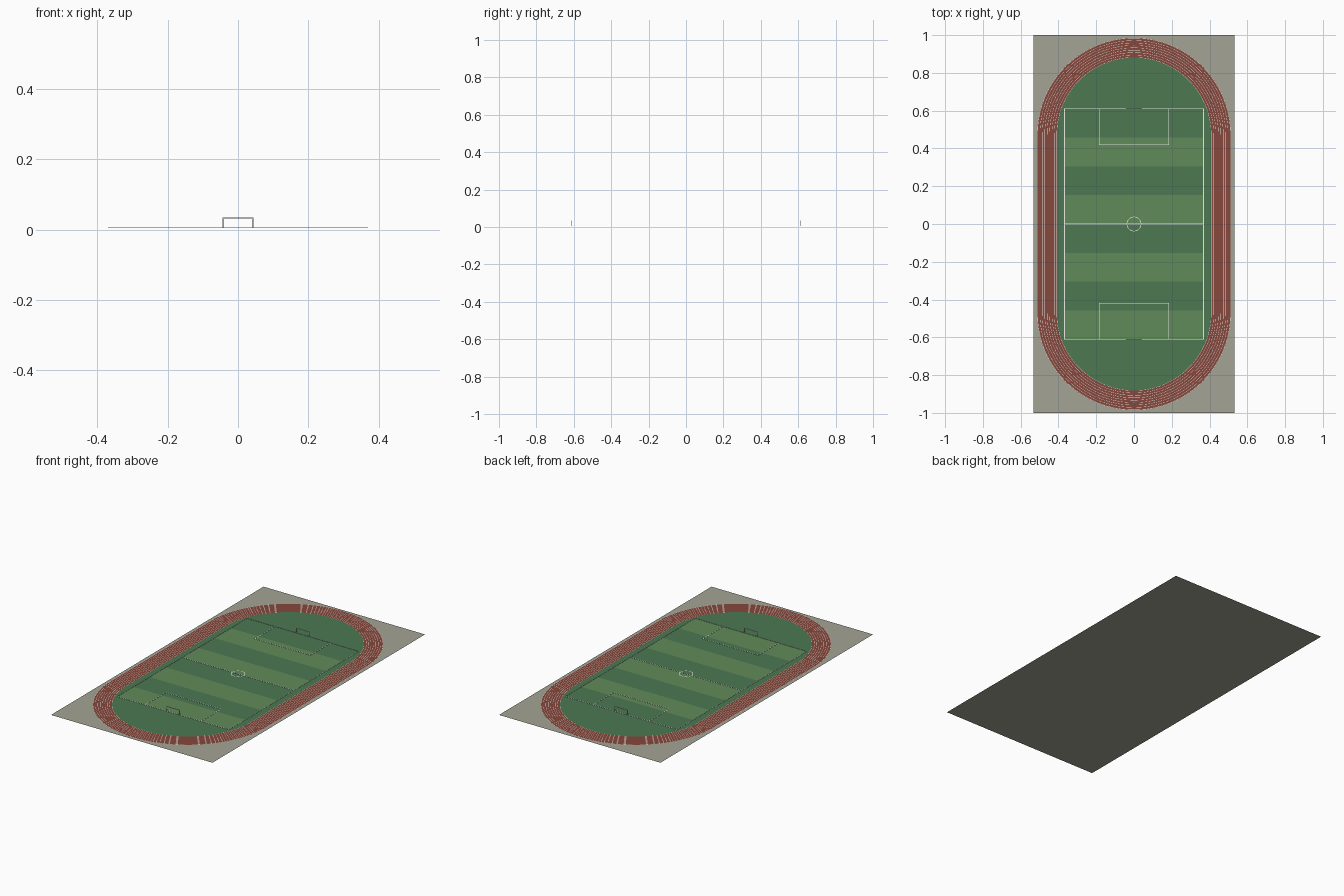
import bpy, bmesh, math

if "Cube" in bpy.data.objects:
    bpy.data.objects.remove(bpy.data.objects["Cube"])

def material(name, rgb):
    m = bpy.data.materials.new(name)
    m.diffuse_color = (*rgb, 1)
    m.use_nodes = True
    m.node_tree.nodes["Principled BSDF"].inputs["Base Color"].default_value = m.diffuse_color
    return m

GROUND = material("ground_grey", (0.37, 0.37, 0.30))
RED = material("track_red", (0.24, 0.065, 0.045))
GRASS = material("grass_dark", (0.075, 0.19, 0.085))
LIGHT = material("grass_light", (0.12, 0.26, 0.10))
WHITE = material("line_white", (0.85, 0.85, 0.82))

def finish(name, bm, mat):
    me = bpy.data.meshes.new(name)
    bm.normal_update()
    bm.to_mesh(me)
    bm.free()
    ob = bpy.data.objects.new(name, me)
    bpy.context.collection.objects.link(ob)
    me.materials.append(mat)
    return ob

def sheet(bm, x0, x1, y0, y1, z):
    bm.faces.new([bm.verts.new(p) for p in
                  ((x0, y0, z), (x1, y0, z), (x1, y1, z), (x0, y1, z))])

def box(bm, c, s):
    vs = bmesh.ops.create_cube(bm, size=1)["verts"]
    for v in vs:
        v.co = [c[i] + v.co[i] * s[i] for i in range(3)]

def stadium(r, half, z, n=48):
    pts = []
    for sign, start in ((1, 0), (-1, math.pi)):
        for i in range(n + 1):
            a = start + math.pi * i / n
            pts.append((r * math.cos(a), sign * half + r * math.sin(a), z))
    return pts

def ring(bm, inner, outer):
    a = [bm.verts.new(p) for p in inner]
    b = [bm.verts.new(p) for p in outer]
    for i in range(len(a)):
        j = (i + 1) % len(a)
        bm.faces.new((a[i], b[i], b[j], a[j]))

HALF, R_IN, R_OUT = 0.473, 0.408, 0.512   # track straights and radii
PX, PY = 0.368, 0.61                      # pitch half size
Z = 0.005                                 # pitch marking height
W = 0.003                                 # marking width

# ground sheet
bm = bmesh.new()
sheet(bm, -0.532, 0.532, -1, 1, 0)
finish("ground", bm, GROUND)

# running track
bm = bmesh.new()
ring(bm, stadium(R_IN, HALF, 0.002), stadium(R_OUT, HALF, 0.002))
finish("running_track", bm, RED)

# lane lines
bm = bmesh.new()
for i in range(9):
    r = R_IN + 0.001 + (R_OUT - R_IN - 0.002) * i / 8
    ring(bm, stadium(r - 0.0007, HALF, 0.003), stadium(r + 0.0007, HALF, 0.003))
finish("lane_lines", bm, WHITE)

# infield grass
bm = bmesh.new()
bm.faces.new([bm.verts.new(p) for p in stadium(R_IN, HALF, 0.002)])
finish("infield", bm, GRASS)

# mown stripes
step = 2 * PY / 8
for name, first, mat in (("light_stripes", 0, LIGHT), ("dark_stripes", 1, GRASS)):
    bm = bmesh.new()
    for i in range(first, 8, 2):
        sheet(bm, -PX, PX, -PY + i * step, -PY + (i + 1) * step, 0.0035)
    finish(name, bm, mat)

# pitch lines
bm = bmesh.new()
def line(x0, y0, x1, y1):
    box(bm, ((x0 + x1) / 2, (y0 + y1) / 2, Z),
        (abs(x1 - x0) + W, abs(y1 - y0) + W, 0.001))

line(-PX, 0, PX, 0)
for s in (-1, 1):
    line(s * PX, -PY, s * PX, PY)
    line(-PX, s * PY, PX, s * PY)
    line(-0.183, s * 0.42, 0.183, s * 0.42)
    for t in (-1, 1):
        line(t * 0.183, s * 0.42, t * 0.183, s * PY)
finish("pitch_lines", bm, WHITE)

# centre circle
bm = bmesh.new()
circle = lambda r: stadium(r, 0, Z + 0.0005, 24)
ring(bm, circle(0.036), circle(0.039))
bmesh.ops.remove_doubles(bm, verts=bm.verts, dist=1e-5)
finish("centre_circle", bm, WHITE)

# goal frames
for label, s in (("front", -1), ("back", 1)):
    bm = bmesh.new()
    for t in (-1, 1):
        box(bm, (t * 0.042, s * PY, 0.019), (W, W, 0.029))
    box(bm, (0, s * PY, 0.033), (0.084 + W, W, W))
    finish(label + "_goal", bm, WHITE)
